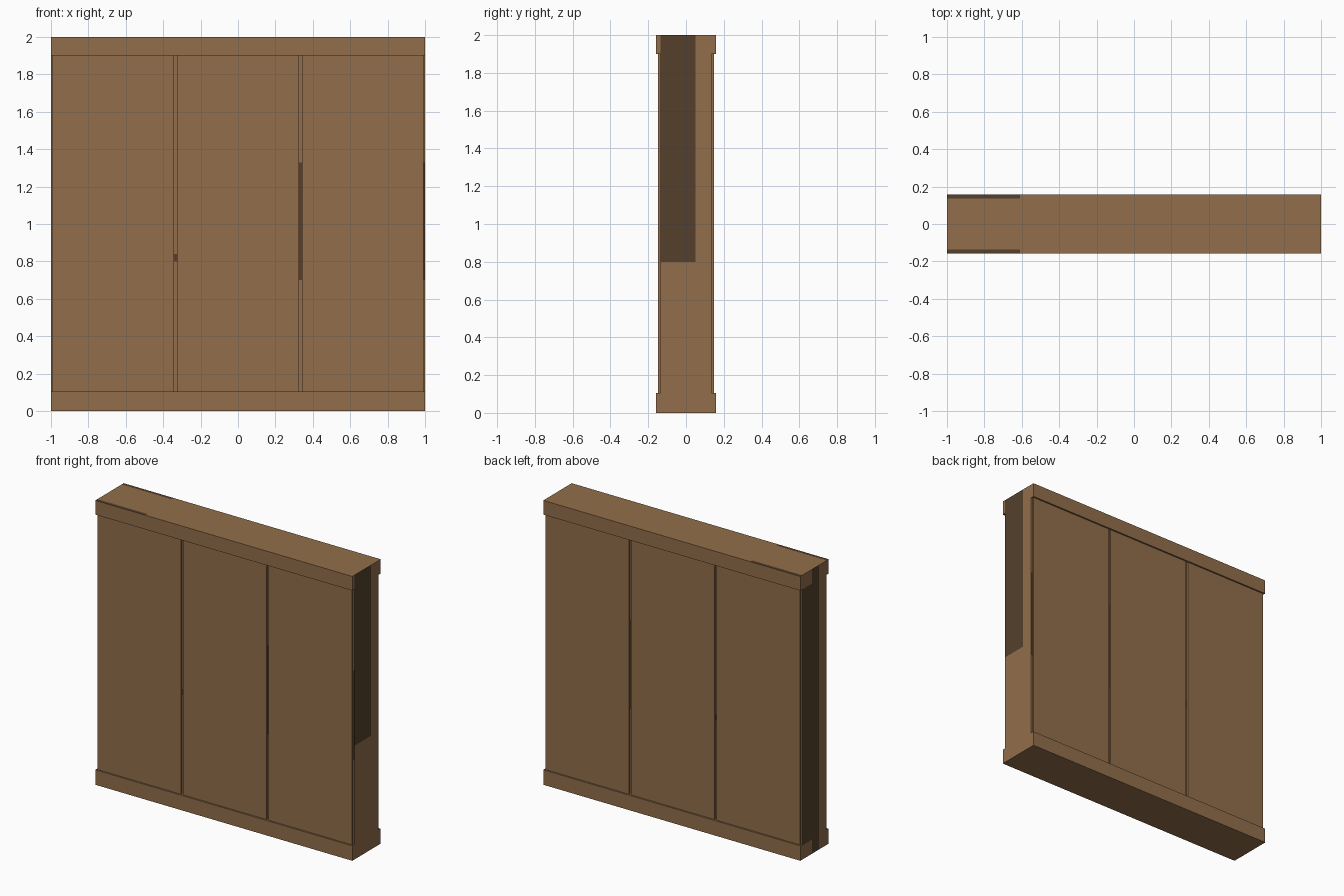
import bpy, bmesh
from mathutils import Vector

if "Cube" in bpy.data.objects:
    bpy.data.objects.remove(bpy.data.objects["Cube"])


def material(name, rgb):
    m = bpy.data.materials.new(name)
    m.diffuse_color = (*rgb, 1)
    m.use_nodes = True
    m.node_tree.nodes["Principled BSDF"].inputs["Base Color"].default_value = m.diffuse_color
    return m


MATS = [material("brown_wood", (0.29, 0.156, 0.069)),
        material("dark_wood", (0.089, 0.051, 0.025))]


def box(name, lo, hi, cuts=(), dark=None):
    """Box between two corners, cut along (axis, value) planes; dark(centre, normal) picks dark faces."""
    lo, hi = Vector(lo), Vector(hi)
    bm = bmesh.new()
    bmesh.ops.create_cube(bm, size=1)
    for v in bm.verts:
        v.co = Vector([(lo[i] + hi[i]) / 2 + v.co[i] * (hi[i] - lo[i]) for i in range(3)])
    for axis, value in cuts:
        n = Vector((0, 0, 0))
        n[axis] = 1
        bmesh.ops.bisect_plane(bm, geom=bm.verts[:] + bm.edges[:] + bm.faces[:],
                               plane_co=n * value, plane_no=n)
    bm.normal_update()
    for f in bm.faces:
        if dark and dark(f.calc_center_median(), f.normal):
            f.material_index = 1
    me = bpy.data.meshes.new(name)
    bm.to_mesh(me)
    bm.free()
    for m in MATS:
        me.materials.append(m)
    ob = bpy.data.objects.new(name, me)
    bpy.context.collection.objects.link(ob)
    return ob


CORE, PANEL, TRIM = 0.135, 0.147, 0.158   # half depths
GROOVE = 0.008                            # half groove width


# Core slab: dark stain on both ends and in parts of the grooves
def core_dark(c, n):
    if n.x > 0.5:
        return c.y < 0.05 and c.z > 0.8
    if n.x < -0.5:
        return c.y > -0.05 and (0.1 < c.z < 1.9 or c.y < 0.03)
    if abs(n.y) > 0.5:
        if 0.32 < c.x < 0.34:
            return 0.7 < c.z < 1.33
        if -0.345 < c.x < -0.32:
            return 0.8 < c.z < 0.84
        return c.x > 0.99 and 0.7 < c.z < 1.33
    return False


core_cuts = [(0, s * 0.333 + d) for s in (-1, 1) for d in (-GROOVE, GROOVE)]
core_cuts += [(0, 0.991)] + [(1, y) for y in (-0.05, 0.03, 0.05)]
core_cuts += [(2, z) for z in (0.1, 0.7, 0.8, 0.84, 1.33, 1.9)]
box("wall_core", (-1, -CORE, 0), (1, CORE, 2), core_cuts, core_dark)

for side, s in (("front", -1), ("back", 1)):
    # Three raised panels per side
    y0, y1 = sorted((s * CORE, s * PANEL))
    for i in range(3):
        cx = (i - 1) * 0.666
        box(f"{side}_panel_{i + 1}", (cx - 0.333 + GROOVE, y0, 0.1),
            (cx + 0.333 - GROOVE, y1, 1.9))
    # Skirting and top rail, the rail with a stained stretch on top
    y0, y1 = sorted((s * CORE, s * TRIM))
    box(f"{side}_skirting", (-1, y0, 0), (1, y1, 0.105))
    box(f"{side}_top_rail", (-1, y0, 1.9), (1, y1, 2), [(0, -0.61)],
        lambda c, n: n.z > 0.5 and c.x < -0.61)
